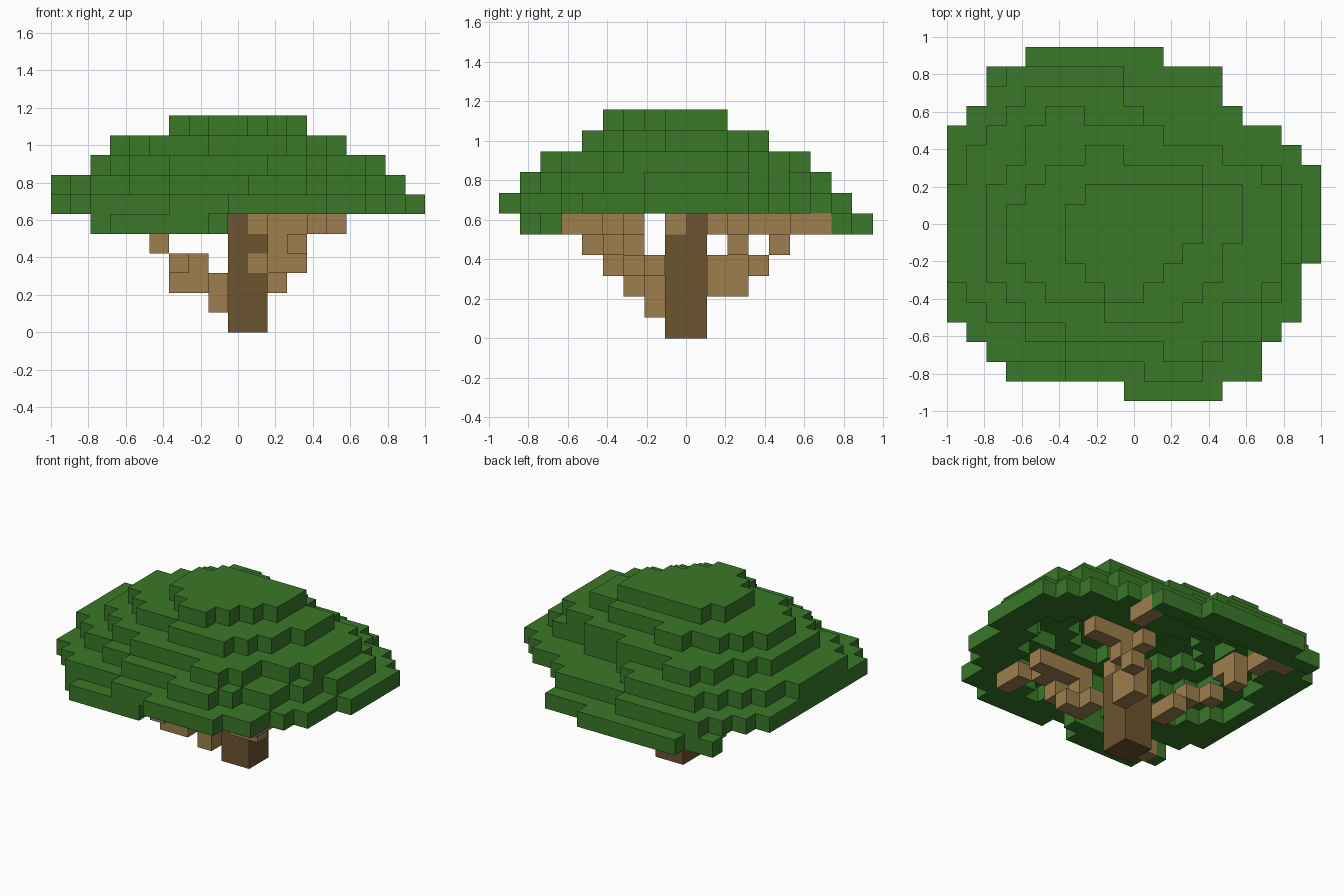
import bpy
import bmesh
from mathutils import Vector

UNIT = 2 / 19                                   # edge of one block
ORIGIN = Vector((-1, -9 * UNIT, 0))             # corner of the block grid

cube = bpy.data.objects.get("Cube")
if cube:
    bpy.data.objects.remove(cube, do_unlink=True)


def make_material(name, colour):
    mat = bpy.data.materials.new(name)
    mat.use_nodes = True
    mat.diffuse_color = (*colour, 1)
    bsdf = next(n for n in mat.node_tree.nodes if n.type == 'BSDF_PRINCIPLED')
    bsdf.inputs["Base Color"].default_value = (*colour, 1)
    return mat


def slab(blocks):
    """Union of grid rectangles (x start, y start, x end, y end)."""
    return {(x, y) for x0, y0, x1, y1 in blocks
            for x in range(x0, x1) for y in range(y0, y1)}


def build_blocks(name, cells, mat):
    """Outer skin of a set of grid cells."""
    bm = bmesh.new()
    corners = {}

    def corner(point):
        key = tuple(point)
        if key not in corners:
            corners[key] = bm.verts.new(ORIGIN + Vector(key) * UNIT)
        return corners[key]

    for cell in cells:
        for axis in range(3):
            for side in (0, 1):
                neighbour = list(cell)
                neighbour[axis] += 2 * side - 1
                if tuple(neighbour) in cells:
                    continue
                u, v = (axis + 1) % 3, (axis + 2) % 3
                ring = []
                for du, dv in ((0, 0), (1, 0), (1, 1), (0, 1)):
                    point = list(cell)
                    point[axis] += side
                    point[u] += du
                    point[v] += dv
                    ring.append(corner(point))
                bm.faces.new(ring if side else ring[::-1])
    mesh = bpy.data.meshes.new(name)
    bm.to_mesh(mesh)
    bm.free()
    mesh.materials.append(mat)
    obj = bpy.data.objects.new(name, mesh)
    bpy.context.collection.objects.link(obj)
    return obj


leaf_green = make_material("leaf green", (0.041, 0.190, 0.022))
bark_dark = make_material("dark bark", (0.150, 0.088, 0.030))
bark_light = make_material("light bark", (0.340, 0.212, 0.074))

# Leaf layers, bottom fringe first
fringe = slab([(3, 1, 8, 3), (2, 2, 9, 3), (4, 16, 11, 18), (2, 16, 14, 17)])
widest = slab([(9, 0, 14, 16), (6, 1, 16, 14), (2, 2, 14, 16), (1, 3, 15, 15),
               (1, 3, 17, 14), (0, 4, 17, 14), (0, 4, 18, 13), (0, 7, 19, 12),
               (3, 2, 9, 17)])
wide = slab([(10, 1, 13, 3), (6, 2, 14, 4), (4, 3, 16, 12), (4, 4, 9, 16),
             (3, 4, 10, 15), (2, 4, 11, 14), (1, 5, 14, 13), (1, 5, 17, 12),
             (0, 6, 17, 11), (1, 7, 18, 11)])
middle = slab([(11, 2, 13, 5), (6, 3, 14, 13), (5, 4, 7, 15), (4, 4, 11, 14),
               (4, 4, 13, 13), (3, 5, 16, 12), (2, 6, 17, 11)])
upper = slab([(8, 4, 12, 12), (7, 5, 9, 13), (5, 5, 13, 12), (4, 6, 14, 11),
              (3, 7, 14, 10), (4, 8, 15, 11)])
top = slab([(8, 5, 10, 11), (7, 6, 11, 11), (6, 7, 12, 10), (7, 8, 13, 11)])

layers = [widest, wide, middle, upper, top]
leaves = {(x, y, 5) for x, y in fringe}
for level, layer in enumerate(layers):
    above = layers[level + 1] if level < 4 else set()
    for x, y in layer:
        # Hollow out cells well covered by the layer above
        covered = all((x + dx, y + dy) in above
                      for dx in (-1, 0, 1) for dy in (-1, 0, 1))
        if not covered:
            leaves.add((x, y, level + 6))
build_blocks("canopy", leaves, leaf_green)

# Branches as chains of blocks stepping away from the trunk
branches = {
    "front_right_branch": [(8, 7, 1), (8, 7, 2), (7, 6, 2), (6, 6, 2), (7, 6, 3),
                           (6, 5, 3), (5, 4, 4), (4, 3, 5), (5, 4, 5)],
    "front_left_branch": [(11, 7, 3), (11, 6, 3), (11, 6, 4), (12, 6, 3),
                          (12, 5, 4), (11, 6, 5), (12, 6, 5), (13, 6, 5),
                          (14, 6, 5), (13, 5, 5), (14, 4, 5), (14, 3, 5)],
    "back_left_branch": [(11, 10, 2), (11, 11, 2), (11, 11, 3), (12, 12, 3),
                         (12, 13, 4), (13, 14, 5), (13, 15, 5)],
    "left_branch": [(11, 10, 3), (12, 11, 4), (11, 10, 5), (12, 11, 5),
                    (13, 11, 5), (14, 11, 5)],
    "back_right_branch": [(8, 10, 2), (8, 11, 2), (7, 11, 3), (6, 12, 3),
                          (5, 13, 4), (5, 12, 5), (5, 13, 5), (4, 14, 5),
                          (4, 15, 5), (3, 15, 5)],
    "crown_branch": [(10, 8, 5)],
}
for name, cells in branches.items():
    build_blocks(name, set(cells) - leaves, bark_light)

# Trunk, with the crown branch growing out of one corner
trunk = {(x, y, z) for x in (9, 10) for y in (8, 9) for z in range(6)}
build_blocks("trunk", trunk - set(branches["crown_branch"]), bark_dark)

# Thin light patch where the front left branch meets the trunk
bpy.ops.mesh.primitive_cube_add(size=1, location=ORIGIN + Vector((10.5, 8, 3.5)) * UNIT)
patch = bpy.context.object
patch.name = "branch_root"
patch.scale = (UNIT, 0.006, UNIT)
patch.data.materials.append(bark_light)
